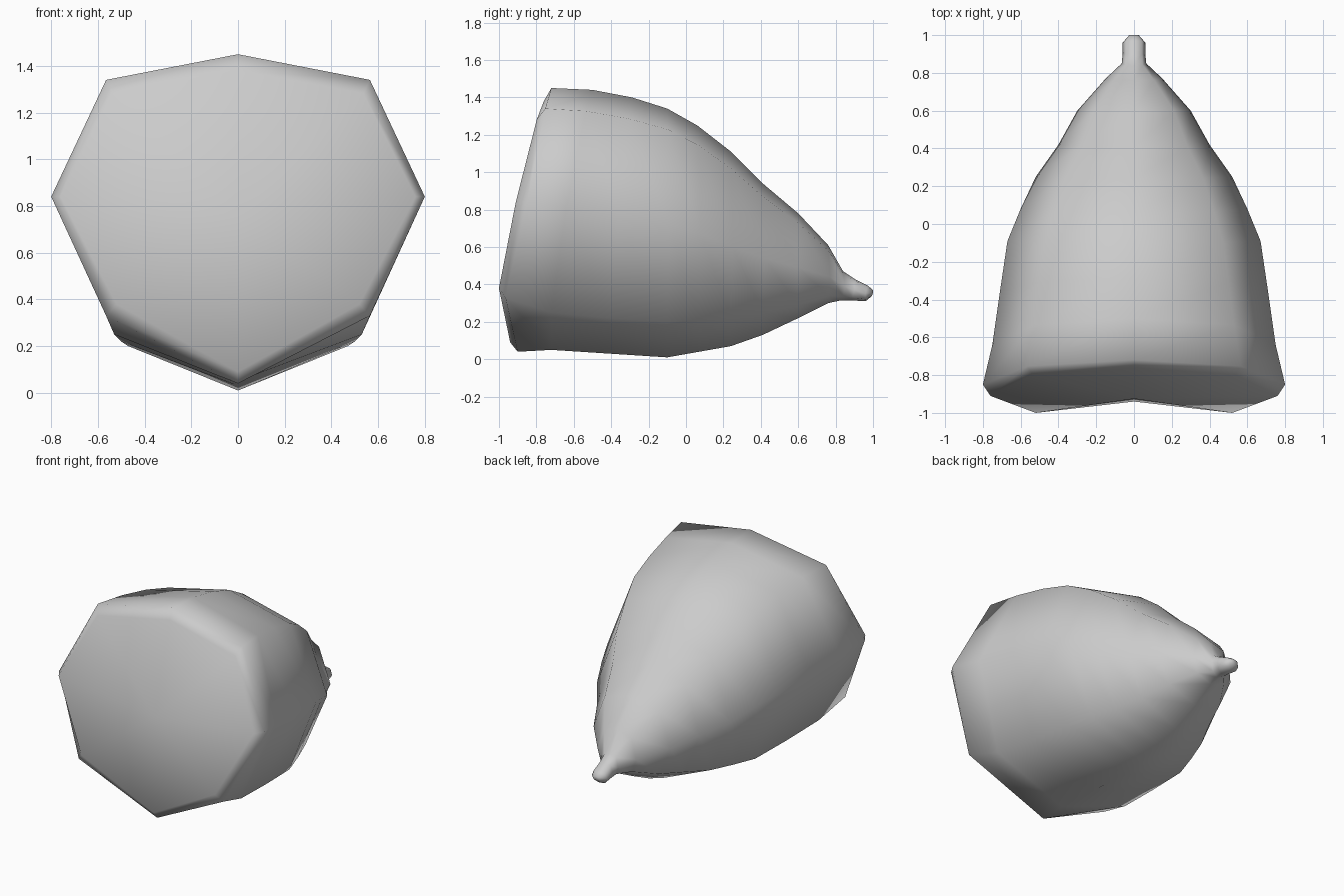
import bpy, bmesh

# Eight-sided rings from the flat front to the tip:
# top y, top z, side y, half width, side z, bottom y, bottom z, lower y, lower x, lower z
RINGS = [
    (-0.76, 1.38, -0.91, 0.76, 0.84, -0.94, 0.09, -1.00, 0.52, 0.38),
    (-0.72, 1.45, -0.85, 0.80, 0.84, -0.90, 0.04, -0.965, 0.565, 0.33),
    (-0.50, 1.44, -0.64, 0.75, 0.81, -0.72, 0.05, -0.72, 0.53, 0.25),
    (-0.29, 1.40, -0.36, 0.71, 0.77, -0.41, 0.03, -0.41, 0.50, 0.22),
    (-0.10, 1.34, -0.09, 0.67, 0.72, -0.10, 0.01, -0.10, 0.47, 0.20),
    (0.06, 1.25, 0.08, 0.60, 0.67, 0.07, 0.04, 0.07, 0.42, 0.21),
    (0.24, 1.11, 0.25, 0.52, 0.60, 0.24, 0.07, 0.24, 0.36, 0.22),
    (0.41, 0.94, 0.42, 0.40, 0.54, 0.41, 0.13, 0.41, 0.28, 0.25),
    (0.60, 0.78, 0.60, 0.30, 0.49, 0.60, 0.22, 0.60, 0.21, 0.29),
    (0.76, 0.61, 0.77, 0.15, 0.44, 0.76, 0.30, 0.76, 0.11, 0.34),
    (0.84, 0.47, 0.85, 0.065, 0.39, 0.83, 0.315, 0.84, 0.045, 0.337),
    (0.90, 0.43, 0.90, 0.06, 0.37, 0.88, 0.315, 0.89, 0.042, 0.33),
    (0.97, 0.395, 0.96, 0.06, 0.35, 0.96, 0.31, 0.96, 0.042, 0.32),
    (1.00, 0.37, 1.00, 0.025, 0.355, 0.99, 0.335, 0.995, 0.018, 0.34),
]


def ring_points(ty, tz, sy, w, sz, by, bz, ly, lx, lz):
    hx, hy, hz = w * 0.706, ty + 0.25 * (sy - ty), sz + 0.82 * (tz - sz)
    half = [(hx, hy, hz), (w, sy, sz), (lx, ly, lz)]
    mirror = [(-x, y, z) for x, y, z in reversed(half)]
    return [(0, ty, tz)] + half + [(0, by, bz)] + mirror


bm = bmesh.new()
loops = [[bm.verts.new(p) for p in ring_points(*r)] for r in RINGS]
# Body skin
for a, b in zip(loops, loops[1:]):
    for i in range(8):
        j = (i + 1) % 8
        bm.faces.new((a[i], a[j], b[j], b[i]))
# Front panel and tip end
centre = bm.verts.new((0, -0.925, 0.76))
for i in range(8):
    bm.faces.new((centre, loops[0][(i + 1) % 8], loops[0][i]))
bm.faces.new(loops[-1])
bmesh.ops.recalc_face_normals(bm, faces=bm.faces[:])
for f in bm.faces:
    f.smooth = True

mesh = bpy.data.meshes.new("tapered_body")
bm.to_mesh(mesh)
bm.free()
bpy.context.collection.objects.link(bpy.data.objects.new("tapered_body", mesh))
